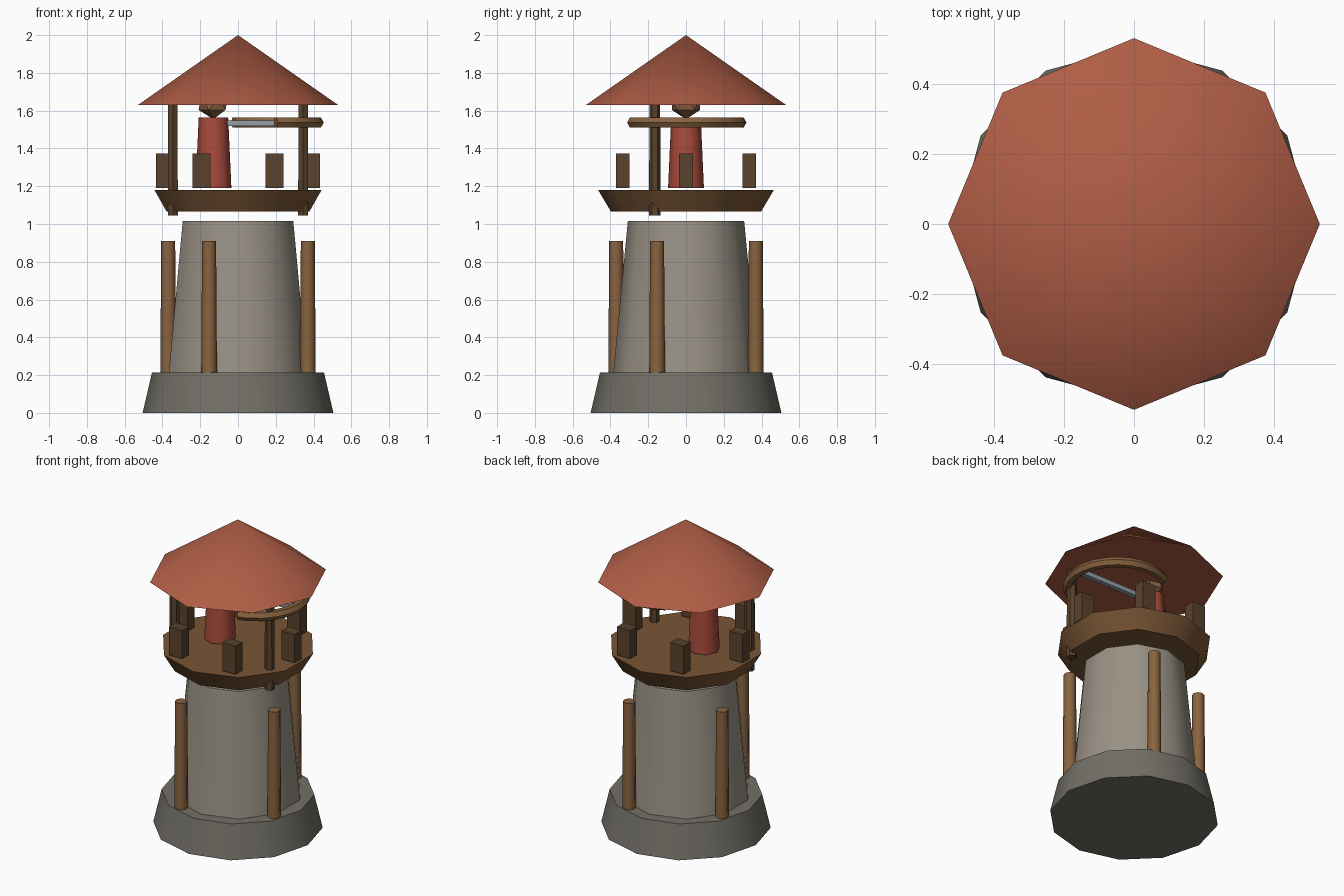
import bpy
from math import sin, cos, radians

if "Cube" in bpy.data.objects:
    bpy.data.objects.remove(bpy.data.objects["Cube"])


def material(name, rgb):
    m = bpy.data.materials.new(name)
    m.diffuse_color = (*rgb, 1)
    m.use_nodes = True
    m.node_tree.nodes["Principled BSDF"].inputs["Base Color"].default_value = m.diffuse_color
    return m


STONE_DARK = material("dark_stone", (0.17, 0.16, 0.135))
STONE = material("stone", (0.32, 0.285, 0.235))
WOOD = material("wood", (0.25, 0.125, 0.05))
PLANK = material("plank", (0.19, 0.09, 0.035))
DARK_WOOD = material("dark_wood", (0.10, 0.055, 0.025))
TILE = material("roof_tile", (0.43, 0.11, 0.06))
CLOTH = material("red_cloth", (0.40, 0.07, 0.045))
STEEL = material("steel", (0.30, 0.35, 0.40))


def finish(name, mat, smooth=True):
    ob = bpy.context.object
    ob.name = name
    ob.data.materials.append(mat)
    if smooth:
        bpy.ops.object.shade_smooth_by_angle(angle=radians(50))
    return ob


def frustum(name, mat, sides, r1, r2, z1, z2, x=0, y=0):
    bpy.ops.mesh.primitive_cone_add(vertices=sides, radius1=r1, radius2=r2,
                                    depth=z2 - z1, location=(x, y, (z1 + z2) / 2))
    return finish(name, mat)


# Stone base, tower, wooden platform and roof
frustum("base", STONE_DARK, 12, 0.505, 0.455, 0, 0.215)
frustum("tower", STONE, 10, 0.387, 0.308, 0.19, 1.015)
frustum("platform", PLANK, 10, 0.397, 0.465, 1.065, 1.18)
frustum("roof", TILE, 8, 0.53, 0, 1.63, 2.0)

# Four buttress posts around the tower
for i in range(4):
    a = radians(-22.5 + 90 * i)
    frustum(f"tower_post_{i + 1}", WOOD, 8, 0.042, 0.037, 0.17, 0.91,
            0.4 * cos(a), 0.4 * sin(a))

# Two roof posts
for side, x in (("left", -0.345), ("right", 0.345)):
    frustum(f"roof_post_{side}", DARK_WOOD, 6, 0.031, 0.028, 1.045, 1.65, x, -0.165)

# Six parapet blocks, all aligned to the axes
for i in range(6):
    a = radians(60 * i)
    bpy.ops.mesh.primitive_cube_add(size=1, location=(0.387 * cos(a), 0.387 * sin(a), 1.282))
    ob = finish(f"parapet_block_{i + 1}", DARK_WOOD, False)
    ob.scale = (0.095, 0.072, 0.185)

# Guard: body and faceted head
frustum("guard_body", CLOTH, 8, 0.095, 0.078, 1.19, 1.565, -0.13, 0)
bpy.ops.mesh.primitive_ico_sphere_add(subdivisions=1, radius=0.088, location=(-0.13, 0, 1.643))
finish("guard_head", WOOD, False)

# Bow: partial ring lying flat
curve = bpy.data.curves.new("bow", "CURVE")
curve.dimensions = "3D"
curve.bevel_depth = 0.031
curve.bevel_resolution = 1
curve.use_fill_caps = True
N = 15
spline = curve.splines.new("POLY")
spline.points.add(N - 1)
for i, p in enumerate(spline.points):
    a = radians(-77 + 200 * i / (N - 1))
    p.co = (0.135 + 0.29 * cos(a), 0.29 * sin(a), 1.537, 1)
bow = bpy.data.objects.new("bow", curve)
bpy.context.collection.objects.link(bow)
bpy.ops.object.select_all(action="DESELECT")
bow.select_set(True)
bpy.context.view_layer.objects.active = bow
bpy.ops.object.convert(target="MESH")
finish("bow", WOOD)

# Arrow shaft from the guard to the bow
bpy.ops.mesh.primitive_cube_add(size=1, location=(0.175, 0, 1.534))
arrow = finish("arrow", STEEL, False)
arrow.scale = (0.49, 0.03, 0.03)
